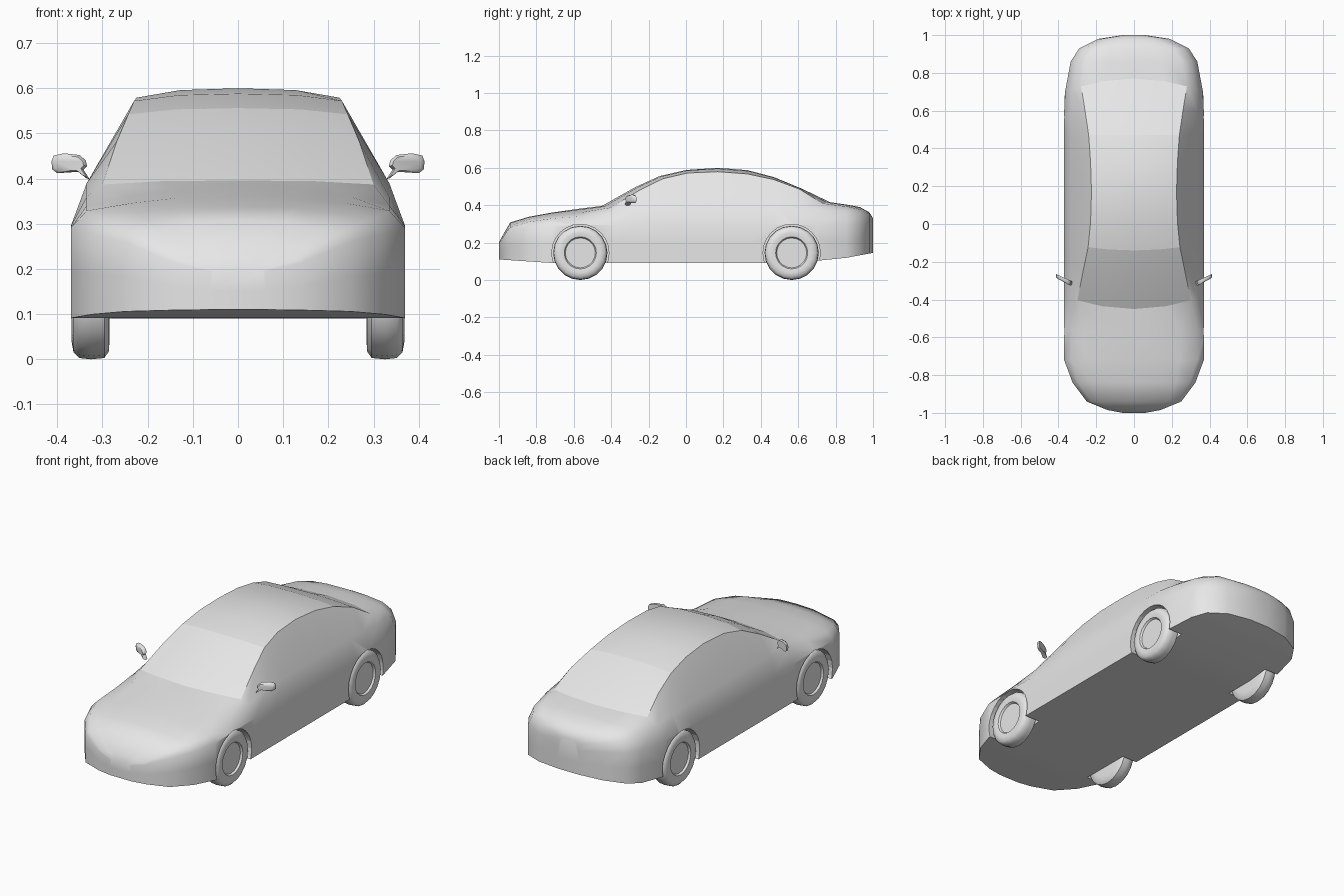
import bpy, bmesh, math
from mathutils import Matrix

if "Cube" in bpy.data.objects:
    bpy.data.objects.remove(bpy.data.objects["Cube"], do_unlink=True)

GREY = (0.8, 0.8, 0.8, 1.0)
paint = bpy.data.materials.new("light grey")
paint.use_nodes = True
paint.diffuse_color = GREY
paint.node_tree.nodes["Principled BSDF"].inputs["Base Color"].default_value = GREY


def finish(name, bm):
    """Turn a bmesh into a scene object with outward normals."""
    bmesh.ops.recalc_face_normals(bm, faces=bm.faces[:])
    mesh = bpy.data.meshes.new(name)
    bm.to_mesh(mesh)
    bm.free()
    mesh.materials.append(paint)
    obj = bpy.data.objects.new(name, mesh)
    bpy.context.collection.objects.link(obj)
    return obj


def select_only(obj):
    bpy.ops.object.select_all(action='DESELECT')
    obj.select_set(True)
    bpy.context.view_layer.objects.active = obj


def smooth(obj, degrees):
    select_only(obj)
    bpy.ops.object.shade_smooth_by_angle(angle=math.radians(degrees))


def loft(bm, rings, closed_ends=True):
    """Skin a list of closed vertex rings."""
    count = len(rings[0])
    for a, b in zip(rings, rings[1:]):
        for i in range(count):
            j = (i + 1) % count
            bm.faces.new((a[i], a[j], b[j], b[i]))
    if closed_ends:
        bm.faces.new(rings[0])
        bm.faces.new(rings[-1])


# Body stations: y, half width, roof edge x, roof edge z, centre z, bow in y
STATIONS = [
    (-1.0, .06, .035, .198, .2, 0),
    (-.985, .14, .08, .222, .23, 0),
    (-.94, .25, .18, .29, .308, 0),
    (-.84, .325, .22, .325, .338, 0),
    (-.72, .37, .24, .345, .36, 0),
    (-.58, .37, .25, .36, .38, .03),
    (-.45, .37, .3, .387, .396, .07),
    (-.27, .37, .268, .483, .497, .05),
    (-.14, .37, .243, .542, .556, .04),
    (0, .37, .23, .572, .588, .02),
    (.17, .37, .225, .579, .6, 0),
    (.33, .37, .23, .567, .587, 0),
    (.47, .37, .24, .537, .55, 0),
    (.62, .37, .26, .487, .488, -.03),
    (.77, .365, .28, .41, .416, -.07),
    (.86, .335, .25, .393, .403, 0),
    (.93, .29, .21, .378, .39, 0),
    (.98, .19, .12, .352, .362, 0),
    (1.0, .06, .035, .325, .33, 0),
]
COWL, ROOF_FRONT, ROOF_BACK, BOOT = 6, 8, 12, 14
EDGE, EDGE_MIRROR = 4, 8


def underside(y):
    overhang = max(0, abs(y) - .7) / .3
    return .09 + overhang * (.055 if y > 0 else .02)


def section(y, w, ex, ez, top, bow):
    """Cross-section from the sill over the roof to the other sill."""
    bottom = underside(y)
    shoulder = min(.295, .6 * top + .075)
    belt = min(.39, shoulder + .7 * (ez - shoulder))
    half = [(w, bottom), (w, (bottom + shoulder) / 2), (w, shoulder),
            (.905 * w, belt), (ex, ez), (.57 * ex, ez + .8 * (top - ez)), (0, top)]
    ring = half + [(-x, z) for x, z in reversed(half[:-1])]
    return [(x, y + bow * (x / w) ** 2, z) for x, z in ring]


# Car body shell
bm = bmesh.new()
rings = [[bm.verts.new(p) for p in section(*s)] for s in STATIONS]
loft(bm, rings)

# Crisp borders along the roof edges and around front and rear glass
for k in range(COWL, BOOT):
    for i in (EDGE, EDGE_MIRROR):
        bm.edges.get((rings[k][i], rings[k + 1][i])).smooth = False
for k in (COWL, ROOF_FRONT, ROOF_BACK, BOOT):
    for i in range(EDGE, EDGE_MIRROR):
        bm.edges.get((rings[k][i], rings[k][i + 1])).smooth = False
body = finish("car_body", bm)

# Wheel arches cut from the shell
AXLE_Y, AXLE_Z = .565, .145
CORNERS = [("front_left", 1, -1), ("front_right", -1, -1),
           ("rear_left", 1, 1), ("rear_right", -1, 1)]
bm = bmesh.new()
for _, sx, sy in CORNERS:
    place = Matrix.Translation((sx * .365, sy * AXLE_Y, AXLE_Z))
    bmesh.ops.create_cone(bm, cap_ends=True, segments=24, radius1=.153, radius2=.153,
                          depth=.17, matrix=place @ Matrix.Rotation(math.pi / 2, 4, 'Y'))
cutter = finish("arch_cutter", bm)
cutter.hide_render = True
cut = body.modifiers.new("wheel_arches", 'BOOLEAN')
cut.operation = 'DIFFERENCE'
cut.solver = 'EXACT'
cut.object = cutter
select_only(body)
bpy.ops.object.modifier_apply(modifier=cut.name)
bpy.data.objects.remove(cutter, do_unlink=True)
smooth(body, 60)

# Wheels: tyre and flat hub disc turned from one profile (x, radius)
TYRE = [(.284, .1), (.286, .128), (.296, .142), (.325, .145), (.352, .142),
        (.364, .13), (.368, .108), (.364, .086), (.354, .08)]
SEGMENTS = 20
for name, sx, sy in CORNERS:
    bm = bmesh.new()
    rings = []
    for x, r in TYRE:
        angles = [2 * math.pi * i / SEGMENTS for i in range(SEGMENTS)]
        rings.append([bm.verts.new((sx * x, sy * AXLE_Y + r * math.sin(a),
                                    AXLE_Z - r * math.cos(a))) for a in angles])
    loft(bm, rings)
    smooth(finish(name + "_wheel", bm), 40)

# Door mirrors: a thin swept-back outline with a short stalk
OUTLINE = [(.328, .398), (.336, .401), (.354, .415), (.4, .412), (.411, .42),
           (.413, .438), (.408, .451), (.385, .456), (.35, .452), (.337, .44),
           (.334, .428), (.342, .42)]
for name, sx in (("left", 1), ("right", -1)):
    bm = bmesh.new()
    rings = []
    for offset, scale in ((-.014, .8), (-.006, 1), (.01, 1)):
        rings.append([bm.verts.new((sx * (.372 + (x - .372) * scale),
                                    -.31 + (x - .335) * .45 + offset,
                                    .432 + (z - .432) * scale)) for x, z in OUTLINE])
    loft(bm, rings)
    smooth(finish(name + "_mirror", bm), 50)
